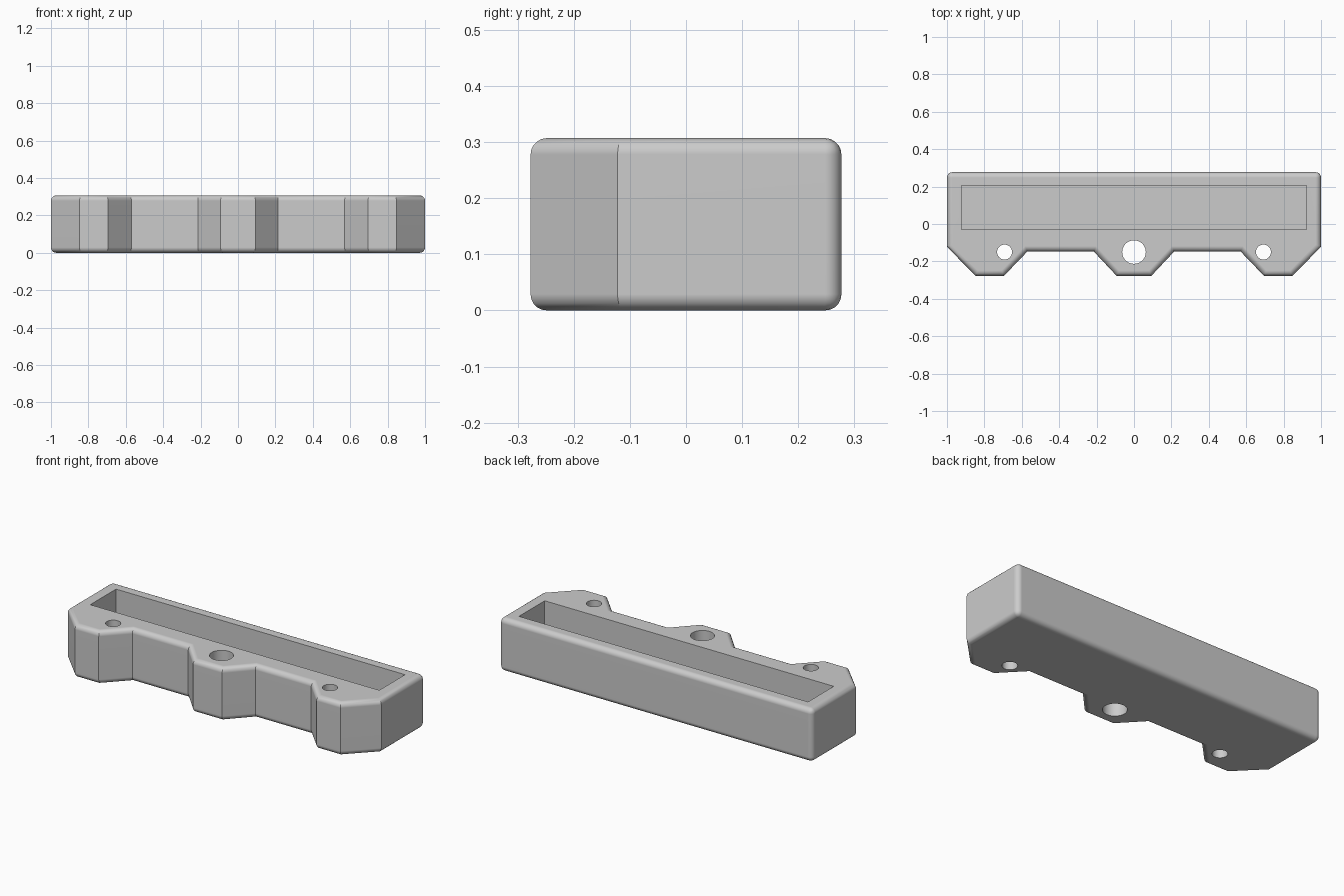
import bpy, bmesh, math

HEIGHT = 0.307
BACK, FRONT, RECESS = 0.277, -0.277, -0.147

cube = bpy.data.objects.get("Cube")
if cube:
    bpy.data.objects.remove(cube, do_unlink=True)

grey = bpy.data.materials.new("plain_grey")
grey.use_nodes = True
grey.diffuse_color = (0.6, 0.6, 0.6, 1)
grey.node_tree.nodes["Principled BSDF"].inputs["Base Color"].default_value = (0.6, 0.6, 0.6, 1)


def new_object(name, bm):
    mesh = bpy.data.meshes.new(name)
    bm.to_mesh(mesh)
    bm.free()
    mesh.materials.append(grey)
    obj = bpy.data.objects.new(name, mesh)
    bpy.context.collection.objects.link(obj)
    return obj


def cut(target, cutter):
    mod = target.modifiers.new("cut", 'BOOLEAN')
    mod.operation = 'DIFFERENCE'
    mod.solver = 'EXACT'
    mod.object = cutter
    bpy.context.view_layer.objects.active = target
    bpy.ops.object.modifier_apply(modifier=mod.name)
    bpy.data.objects.remove(cutter, do_unlink=True)


# Body: half outline mirrored, then extruded upwards
half = [(0.093, FRONT), (0.215, RECESS), (0.57, RECESS), (0.695, FRONT),
        (0.847, FRONT), (1.0, -0.122), (1.0, BACK)]
outline = half + [(-x, y) for x, y in reversed(half)]
bm = bmesh.new()
base = bm.faces.new([bm.verts.new((x, y, 0)) for x, y in outline])
top = bmesh.ops.extrude_face_region(bm, geom=[base])["geom"]
bmesh.ops.translate(bm, vec=(0, 0, HEIGHT),
                    verts=[g for g in top if isinstance(g, bmesh.types.BMVert)])
bmesh.ops.recalc_face_normals(bm, faces=bm.faces)

# Round the rims and the two rear corners; front corners stay crisp
def is_rounded(edge):
    a, b = (v.co for v in edge.verts)
    return abs(a.z - b.z) < 0.01 or a.y > 0.2

bmesh.ops.bevel(bm, geom=[e for e in bm.edges if is_rounded(e)], offset=0.029,
                offset_type='OFFSET', segments=5, profile=0.5, affect='EDGES')
body = new_object("tray_body", bm)

# Long open pocket
bm = bmesh.new()
bmesh.ops.create_cube(bm, size=1)
bmesh.ops.scale(bm, vec=(1.845, 0.235, 0.4), verts=bm.verts)
bmesh.ops.translate(bm, vec=(0, 0.088, 0.275), verts=bm.verts)
cut(body, new_object("pocket_cutter", bm))

# Through holes in the three lugs
for x, radius in ((-0.692, 0.04), (0, 0.063), (0.692, 0.04)):
    bm = bmesh.new()
    bmesh.ops.create_cone(bm, cap_ends=True, segments=40, radius1=radius,
                          radius2=radius, depth=1)
    bmesh.ops.translate(bm, vec=(x, -0.15, HEIGHT / 2), verts=bm.verts)
    cut(body, new_object("hole_cutter", bm))

# Smooth the rounded rims, keep flat faces flat
bpy.ops.object.select_all(action='DESELECT')
body.select_set(True)
bpy.context.view_layer.objects.active = body
bpy.ops.object.shade_smooth_by_angle(angle=math.radians(30))
weighted = body.modifiers.new("flat_faces", 'WEIGHTED_NORMAL')
weighted.keep_sharp = True
